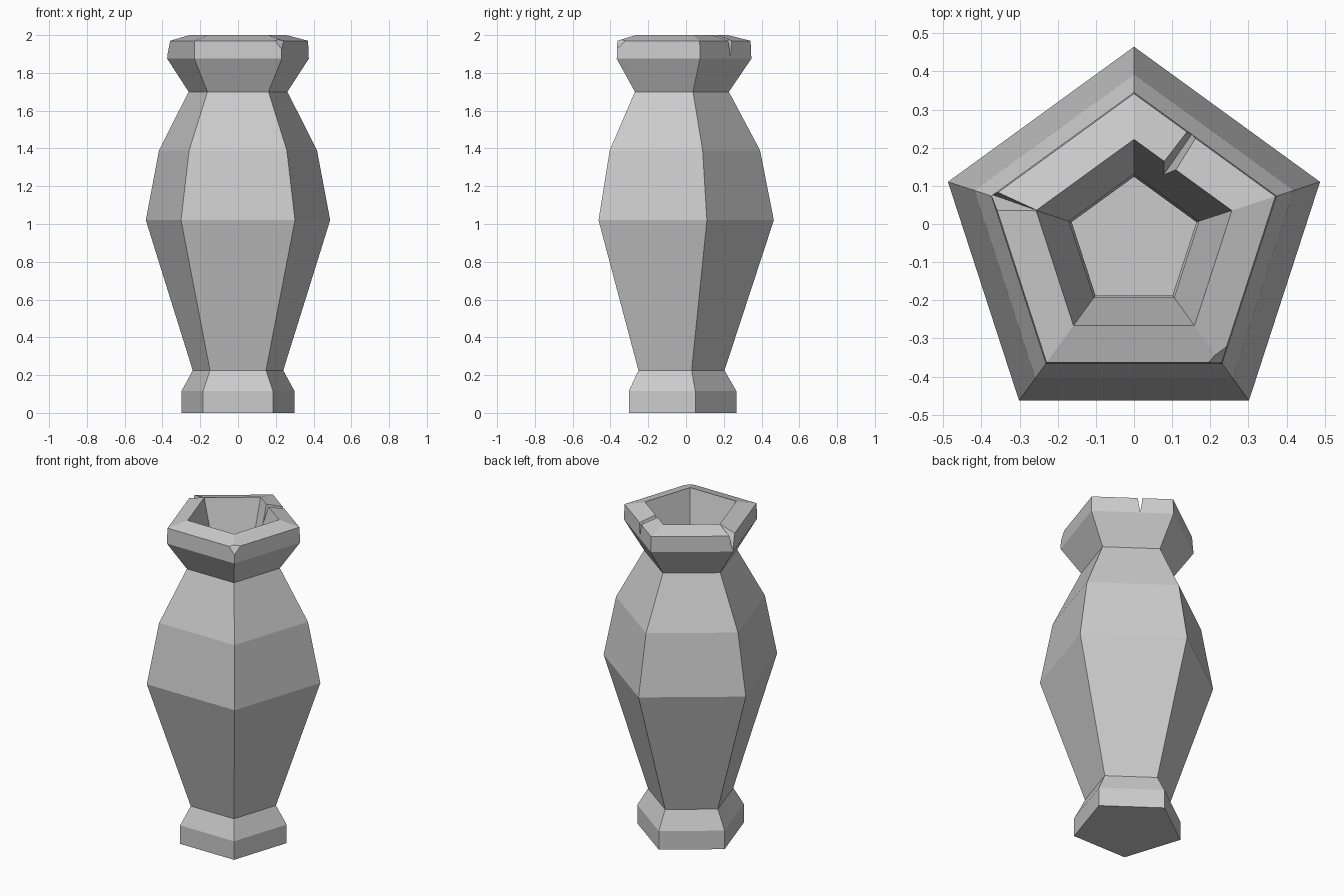
import bpy, bmesh, math
from mathutils import Vector

cube = bpy.data.objects.get("Cube")
if cube:
    bpy.data.objects.remove(cube, do_unlink=True)

SIDES = 5
CENTRE_Y = -0.048

stone = bpy.data.materials.new("grey_stone")
stone.use_nodes = True
grey = (0.6, 0.6, 0.6, 1)
stone.diffuse_color = grey
stone.node_tree.nodes["Principled BSDF"].inputs["Base Color"].default_value = grey


def add_object(name, bm):
    bmesh.ops.recalc_face_normals(bm, faces=bm.faces[:])
    mesh = bpy.data.meshes.new(name)
    bm.to_mesh(mesh)
    bm.free()
    mesh.materials.append(stone)
    obj = bpy.data.objects.new(name, mesh)
    bpy.context.collection.objects.link(obj)
    return obj


def lathe(name, profile):
    """Five-sided turned solid with a flat cap at each end of the profile."""
    bm = bmesh.new()
    rings = []
    for r, z in profile:
        angles = [math.pi / 2 + math.tau * i / SIDES for i in range(SIDES)]
        rings.append([bm.verts.new((r * math.cos(a), CENTRE_Y + r * math.sin(a), z))
                      for a in angles])
    for low, high in zip(rings, rings[1:]):
        for i in range(SIDES):
            j = (i + 1) % SIDES
            bm.faces.new((low[i], low[j], high[j], high[i]))
    bm.faces.new(rings[0])
    bm.faces.new(rings[-1])
    return add_object(name, bm)


def hull(name, points):
    bm = bmesh.new()
    verts = [bm.verts.new(p) for p in points]
    bmesh.ops.convex_hull(bm, input=verts)
    return add_object(name, bm)


# Vase body: foot, belly, neck and rim outside, then the hollow inside
outside = [(0.315, 0), (0.315, 0.115), (0.252, 0.225), (0.513, 1.02),
           (0.44, 1.39), (0.275, 1.70), (0.394, 1.875), (0.39, 1.97)]
inside = [(0.27, 2.0), (0.179, 1.70), (0.34, 1.38), (0.41, 1.02),
          (0.172, 0.26), (0.2, 0.1)]
vase = lathe("vase", outside + inside)

# Crack through the back of the rim: a V-shaped wedge
run = Vector((0.08, 0.115, 0))
crack = []
for start in ((0.075, 0.125, 1.88), (0.078, 0.165, 2.01), (0.115, 0.147, 2.01)):
    crack += [Vector(start) - run * 0.3, Vector(start) + run * 1.5]

# Notch at one rim corner, tapering to the inner edge
tip = Vector((-0.25, 0.034, 2.003))
notch = [tip]
for outer in ((-0.375, 0.078, 1.885), (-0.362, 0.086, 1.972), (-0.366, 0.034, 1.972)):
    notch.append(tip + (Vector(outer) - tip) * 1.3)
notch.append(Vector((-0.4, 0.06, 2.1)))

# Chipped front rim corner
chip = [(0.175, -0.38, 1.97), (0.25, -0.315, 1.97), (0.231, -0.366, 1.925),
        (0.21, -0.34, 1.99), (0.30, -0.45, 1.93), (0.29, -0.42, 2.03)]

for name, points in (("crack_cutter", crack), ("notch_cutter", notch),
                     ("chip_cutter", chip)):
    cutter = hull(name, points)
    cutter.hide_render = True
    cutter.hide_set(True)
    cut = vase.modifiers.new(name, 'BOOLEAN')
    cut.operation = 'DIFFERENCE'
    cut.solver = 'EXACT'
    cut.object = cutter
